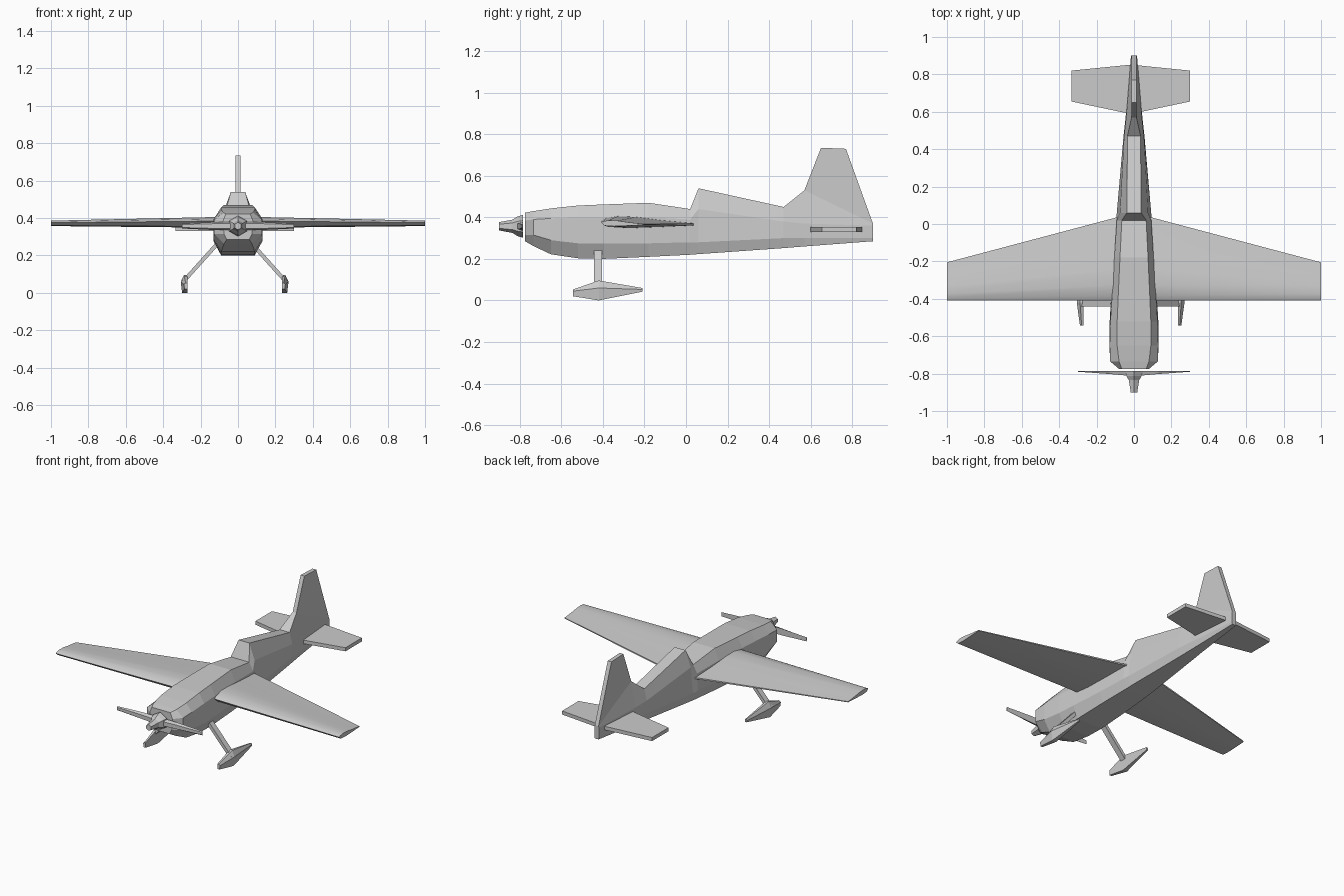
import bpy, bmesh, math

if "Cube" in bpy.data.objects:
    bpy.data.objects.remove(bpy.data.objects["Cube"])


def loft(name, rings):
    """Skin a list of closed rings (same point count) and cap both ends."""
    bm = bmesh.new()
    vs = [[bm.verts.new(p) for p in r] for r in rings]
    n = len(vs[0])
    for a, b in zip(vs, vs[1:]):
        for i in range(n):
            j = (i + 1) % n
            bm.faces.new((a[i], a[j], b[j], b[i]))
    bm.faces.new(vs[0])
    bm.faces.new(vs[-1])
    bmesh.ops.recalc_face_normals(bm, faces=bm.faces)
    me = bpy.data.meshes.new(name)
    bm.to_mesh(me)
    bm.free()
    ob = bpy.data.objects.new(name, me)
    bpy.context.collection.objects.link(ob)
    return ob


# Fuselage with canopy hump: y, then (z, half width) for bottom, low side, high side, top
sections = [
    (-.775, .285, .06, .315, .075, .385, .08, .422, .065),
    (-.735, .262, .075, .315, .127, .39, .127, .430, .08),
    (-.65, .222, .09, .29, .132, .395, .13, .443, .09),
    (-.52, .203, .09, .275, .13, .40, .126, .457, .09),
    (-.40, .20, .09, .275, .123, .40, .118, .462, .085),
    (-.18, .21, .085, .275, .108, .40, .105, .47, .075),
    (.02, .22, .075, .28, .095, .39, .092, .44, .065),
    (.06, .223, .073, .28, .092, .44, .075, .54, .038),
    (.47, .252, .042, .30, .056, .38, .053, .45, .035),
    (.57, .26, .034, .30, .045, .37, .042, .53, .013),
    (.90, .285, .013, .30, .016, .36, .016, .37, .013),
]
rings = []
for y, *s in sections:
    half = [(s[i + 1], s[i]) for i in range(0, 8, 2)]
    rings.append([(x, y, z) for x, z in half] + [(-x, y, z) for x, z in reversed(half)])
loft("fuselage", rings)

# Tail fin
fin = [(.57, .53), (.65, .735), (.77, .73), (.90, .37), (.88, .34), (.60, .34)]
loft("tail_fin", [[(x, y, z) for y, z in fin] for x in (-.013, .013)])

# Main wing: one span-wise loft, tip to tip, straight leading edge
airfoil = [(0, .45), (.05, .75), (.18, 1), (.38, .9), (.65, .5), (1, .12),
           (1, -.12), (.65, -.3), (.3, -.45), (.08, -.3)]


def wing_ring(x, chord, up):
    return [(x, -.408 + u * chord, .366 + v * up) for u, v in airfoil]


wing = loft("main_wing", [wing_ring(-1, .203, .02), wing_ring(0, .468, .042),
                          wing_ring(1, .203, .02)])

# Tailplane, slightly off centre
plane = [(-.335, .655), (-.017, .588), (.30, .655), (.30, .82), (-.017, .852), (-.335, .82)]
loft("tailplane", [[(x, y, z) for x, y in plane] for z in (.33, .353)])

# Spinner: six-sided stepped cone
loft("spinner", [[(r * math.sin(i * math.pi / 3), y, .357 + r * math.cos(i * math.pi / 3))
                  for i in range(6)]
                 for y, r in ((-.785, .055), (-.812, .047), (-.835, .032), (-.90, .02))])

for s, side in ((-1, "left"), (1, "right")):
    # Propeller blade
    loft(side + "_propeller_blade",
         [[(s * x, -.785, .357 - h), (s * x, -.785, .357 + h),
           (s * x, f, .357 + h * .6), (s * x, f, .357 - h * .6)]
          for x, f, h in ((.02, -.812, .022), (.13, -.802, .021), (.30, -.79, .013))])

    # Landing gear strut, slanting outwards
    cx = -.018
    loft(side + "_gear_strut",
         [[(cx + s * (x + dx), y, z) for dx, y in
           ((-.014, -.442), (.014, -.442), (.014, -.405), (-.014, -.405))]
          for x, z in ((.09, .265), (.27, .065))])

    # Wheel fairing: pointed loft, flat inner face
    loft(side + "_wheel_fairing",
         [[(cx + s * (.253 + dx), y, z) for dx, z in
           ((0, lo), (0, hi), (w * .5, hi), (w, mid), (w * .8, lo))]
          for y, w, lo, mid, hi in ((-.543, .018, .02, .045, .053),
                                    (-.42, .035, 0, .06, .096),
                                    (-.21, .012, .042, .053, .06))])

# Soften the wing surface, keep the tips crisp
bpy.ops.object.select_all(action='DESELECT')
wing.select_set(True)
bpy.context.view_layer.objects.active = wing
bpy.ops.object.shade_smooth_by_angle(angle=math.radians(30))
